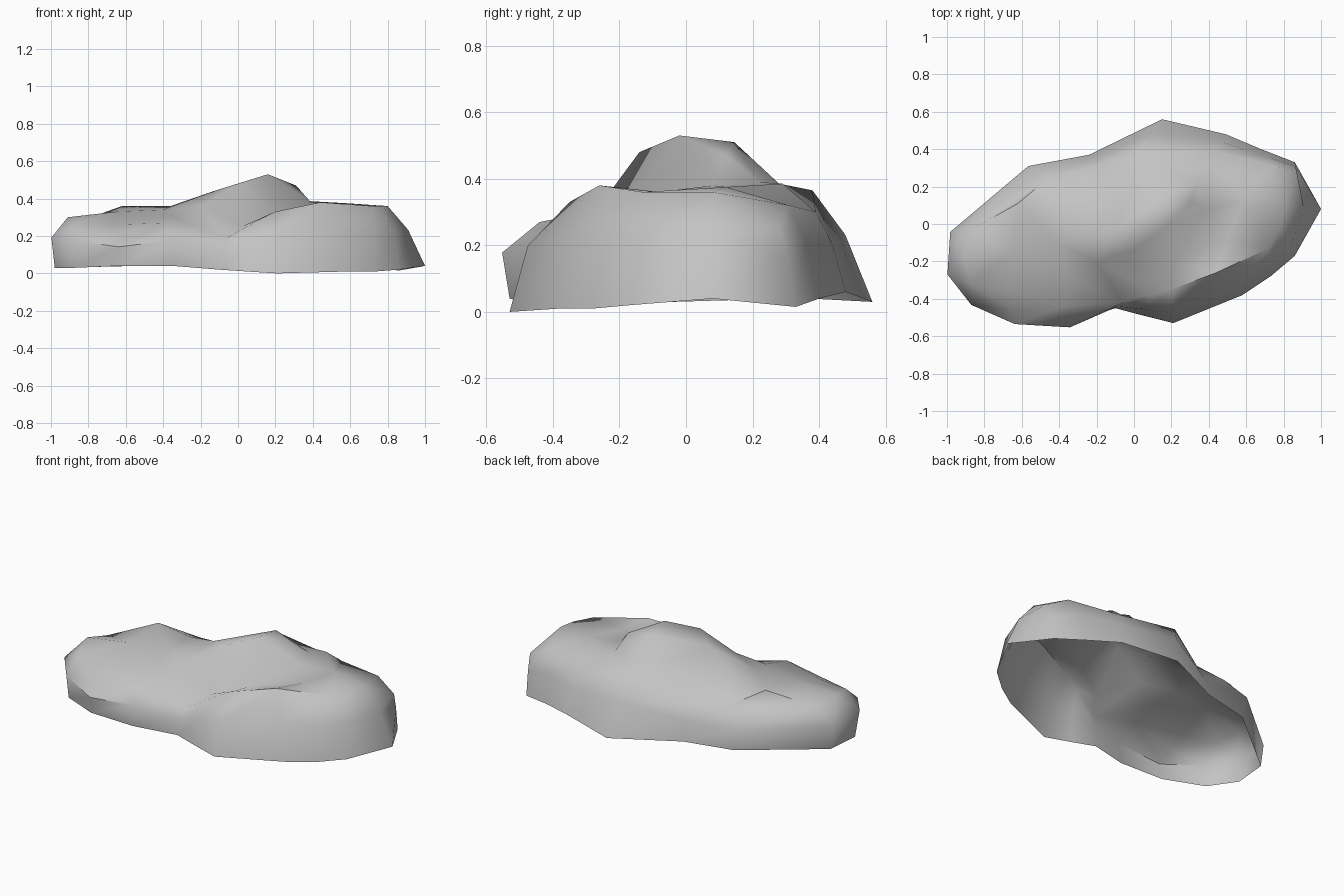
import bpy
import bmesh
from math import radians
from mathutils import Vector
from mathutils.geometry import delaunay_2d_cdt

old = bpy.data.objects.get("Cube")
if old:
    bpy.data.objects.remove(old, do_unlink=True)

# Ground outline, counterclockwise from the +x tip
ground_rim = [
    (1, .08, .04), (.86, .33, .015), (.68, .4, .04), (.49, .48, .06),
    (.15, .56, .03), (-.24, .37, .04), (-.54, .3, .04), (-.96, -.04, .03),
    (-.98, -.25, .03), (-.87, -.41, .03), (-.64, -.52, .04), (-.35, -.53, .04),
    (-.1, -.45, .02), (.05, -.49, .01), (.21, -.53, 0), (.58, -.38, .01),
    (.73, -.28, .01), (.86, -.17, .02)]

# Shoulder where the walls turn into the top, in the same order
shoulder_rim = [
    (.8, .08, .36), (.87, .28, .255), (.74, .31, .32), (.44, .39, .3),
    (.02, .38, .365), (-.2, .31, .24), (-.44, .26, .26), (-.87, -.03, .27),
    (-.91, -.17, .3), (-.87, -.32, .27), (-.65, -.46, .21), (-.38, -.44, .27),
    (-.06, -.42, .19), (.1, -.38, .28), (.2, -.35, .33), (.44, -.26, .38),
    (.72, -.13, .36), (.78, -.02, .36)]

# Crest of the ridge, then the summit, hollows and humps around it
ridge = [(.33, .22, .39), (.16, .145, .51), (-.13, -.05, .44), (-.4, -.11, .34)]
humps = [
    (.16, -.02, .53), (.31, .12, .47), (0, -.14, .48), (-.2, -.2, .36),
    (.39, .08, .38), (.22, -.2, .31), (.02, -.31, .25),
    (.5, -.08, .36), (-.35, -.28, .3), (-.66, -.36, .26), (-.65, -.15, .33),
    (-.62, .11, .36), (-.36, .06, .36), (0, .19, .4), (.2, .28, .385),
    (.4, .29, .385), (.58, .12, .375)]


def waist(low, high):
    """Point on the bulging middle of the wall."""
    if low.x < -.3:
        inward = -.25
    else:
        inward = .45 if low.y > 0 else .3
    point = low.lerp(high, inward)
    point.z = low.z + (high.z - low.z) * .6
    return point


def inside(point, outline):
    """Whether a flat point lies within the outline."""
    hit = False
    for a, b in zip(outline, outline[1:] + outline[:1]):
        if (a.y > point.y) != (b.y > point.y):
            hit ^= point.x < a.x + (point.y - a.y) * (b.x - a.x) / (b.y - a.y)
    return hit


def build_rock(name, material):
    bm = bmesh.new()
    low = [Vector(p) for p in ground_rim]
    high = [Vector(p) for p in shoulder_rim]
    middle = [waist(a, b) for a, b in zip(low, high)]
    count = len(low)

    # Walls, open underneath
    top = high + [Vector(p) for p in ridge + humps]
    top_verts = [bm.verts.new(p) for p in top]
    rings = [[bm.verts.new(p) for p in ring] for ring in (low, middle)]
    rings.append(top_verts[:count])
    for lower, upper in zip(rings, rings[1:]):
        for i in range(count):
            j = (i + 1) % count
            bm.faces.new((lower[i], lower[j], upper[j], upper[i]))

    # Top surface, keeping the rim and the ridge as edges
    edges = [(i, (i + 1) % count) for i in range(count)]
    edges += [(count + i, count + i + 1) for i in range(len(ridge) - 1)]
    result = delaunay_2d_cdt([p.xy for p in top], edges, [], 0, 1e-5)
    faces, sources = result[2], result[3]
    rim = set(range(count))
    for face in faces:
        ids = [sources[i][0] for i in face]
        centre = sum((top[i].xy for i in ids), Vector((0, 0))) / len(ids)
        # Skip slivers outside a dent in the rim
        if rim.issuperset(ids) and not inside(centre, high):
            continue
        bm.faces.new([top_verts[i] for i in ids])

    bmesh.ops.recalc_face_normals(bm, faces=bm.faces)
    bm.normal_update()
    if sum(f.normal.z * f.calc_area() for f in bm.faces) < 0:
        bmesh.ops.reverse_faces(bm, faces=bm.faces)
    mesh = bpy.data.meshes.new(name)
    bm.to_mesh(mesh)
    bm.free()
    mesh.materials.append(material)
    mesh.shade_smooth()
    mesh.set_sharp_from_angle(angle=radians(55))
    rock = bpy.data.objects.new(name, mesh)
    bpy.context.collection.objects.link(rock)


stone = bpy.data.materials.new("grey stone")
stone.use_nodes = True
colour = (.55, .55, .55, 1)
stone.diffuse_color = colour
stone.node_tree.nodes["Principled BSDF"].inputs["Base Color"].default_value = colour

build_rock("rock", stone)
